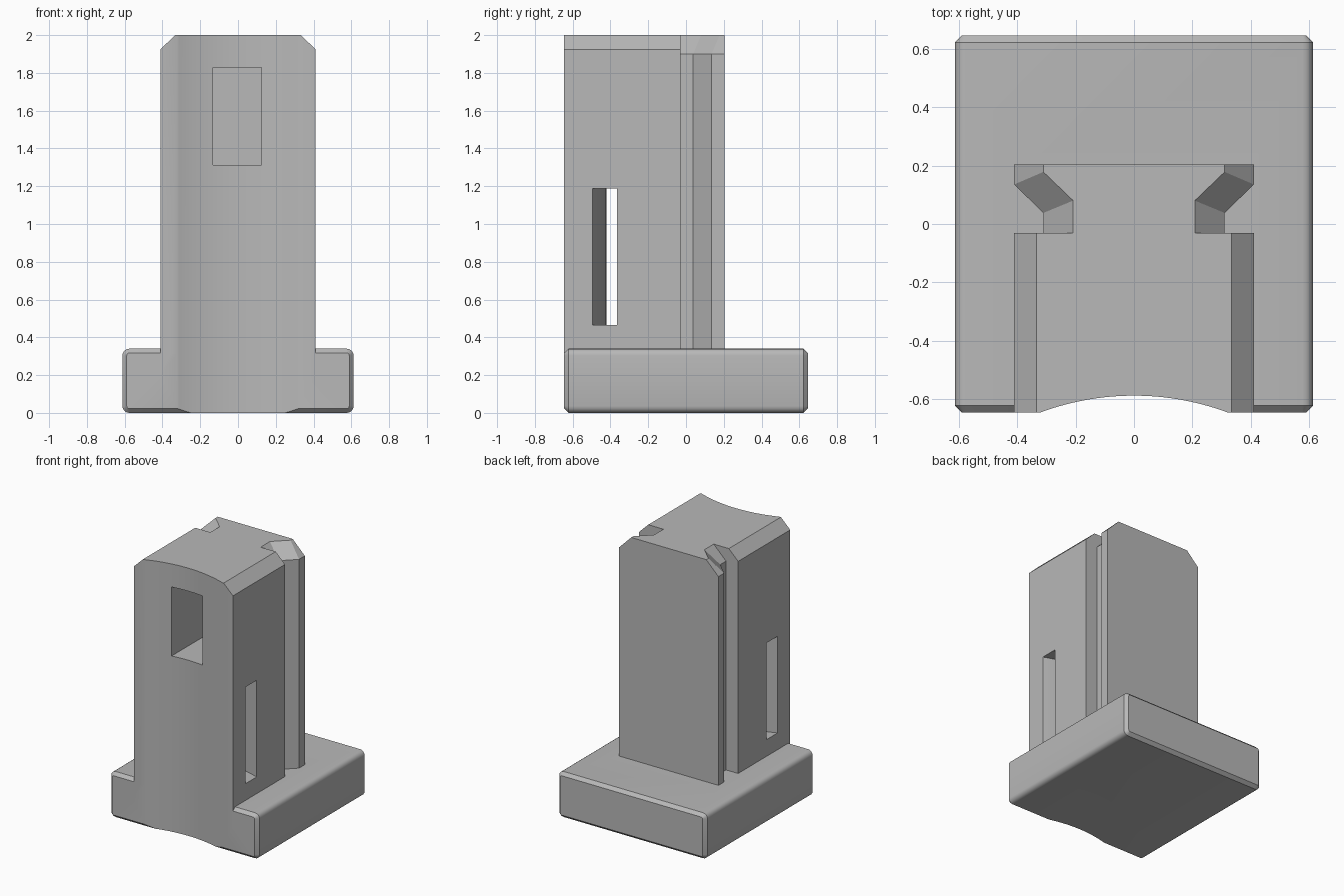
import bpy, bmesh, math

cube = bpy.data.objects.get("Cube")
if cube:
    bpy.data.objects.remove(cube, do_unlink=True)

grey = bpy.data.materials.new("plain grey")
grey.use_nodes = True
grey.diffuse_color = (0.48, 0.48, 0.48, 1)
grey.node_tree.nodes["Principled BSDF"].inputs["Base Color"].default_value = (0.48, 0.48, 0.48, 1)

FRONT, BACK, TOP = -0.645, 0.645, 2.0


def loft(name, rings):
    """Closed solid through a list of rings with equal point counts."""
    bm = bmesh.new()
    loops = [[bm.verts.new(p) for p in ring] for ring in rings]
    n = len(loops[0])
    for a, b in zip(loops, loops[1:]):
        for i in range(n):
            j = (i + 1) % n
            bm.faces.new((a[i], a[j], b[j], b[i]))
    bm.faces.new(loops[0])
    bm.faces.new(loops[-1])
    bmesh.ops.recalc_face_normals(bm, faces=bm.faces)
    mesh = bpy.data.meshes.new(name)
    bm.to_mesh(mesh)
    bm.free()
    mesh.materials.append(grey)
    obj = bpy.data.objects.new(name, mesh)
    bpy.context.collection.objects.link(obj)
    return obj


def plan(points, z):
    return [(x, y, z) for x, y in points]


def section(points, y):
    return [(x, y, z) for x, z in points]


def mirrored(half):
    """Complete a right-hand outline with its mirror image."""
    return half + [(-x, v) for x, v in reversed(half)]


def combine(target, tool, operation):
    mod = target.modifiers.new(operation.lower(), 'BOOLEAN')
    mod.operation, mod.solver, mod.object = operation, 'EXACT', tool
    bpy.context.view_layer.objects.active = target
    bpy.ops.object.modifier_apply(modifier=mod.name)
    bpy.data.objects.remove(tool, do_unlink=True)


def rounded(inset, radius, steps=4):
    """Rounded rectangle outline of the base, shrunk by inset."""
    hx, hz = 0.612 - inset, 0.17 - inset
    pts = []
    for k, (sx, sz) in enumerate([(1, 1), (-1, 1), (-1, -1), (1, -1)]):
        for s in range(steps + 1):
            a = math.pi / 2 * (k + s / steps)
            pts.append((sx * (hx - radius) + radius * math.cos(a),
                        0.17 + sz * (hz - radius) + radius * math.sin(a)))
    return pts


def arc(radius, centre_y, half_width, steps=48):
    """Points along a shallow arc, from left to right."""
    xs = [half_width * (2 * i / steps - 1) for i in range(steps + 1)]
    return [(x, centre_y + math.sqrt(radius ** 2 - x * x)) for x in xs]


# Base with rounded long edges and chamfered ends
edge, end = rounded(0, 0.036), rounded(0.023, 0.013)
body = loft("slotted_post_with_base", [
    section(end, FRONT), section(edge, FRONT + 0.024),
    section(edge, BACK - 0.024), section(end, BACK)])

# Front of the post with chamfered top corners
post = mirrored([(0.41, 0.2), (0.41, 1.925), (0.333, TOP)])
combine(body, loft("post_front", [section(post, FRONT), section(post, -0.03)]), 'UNION')

# Back of the post: dovetail rail whose outline tapers in at the top
low = mirrored([(0.31, -0.1), (0.31, 0.038), (0.41, 0.135), (0.41, 0.203)])
high = mirrored([(0.208, -0.1), (0.208, 0.08), (0.31, 0.178), (0.31, 0.203)])
combine(body, loft("post_rail", [plan(low, 0.2), plan(low, 1.9), plan(high, TOP)]), 'UNION')

# Hollow curve down the front
hollow = arc(0.92, -1.507, 0.5) + [(0.5, -1), (-0.5, -1)]
combine(body, loft("front_hollow", [plan(hollow, -0.1), plan(hollow, 2.1)]), 'DIFFERENCE')

# Curved strap slot from side to side
slot = arc(1.15, -1.57, 0.5) + arc(1.273, -1.57, 0.5)[::-1]
combine(body, loft("strap_slot", [plan(slot, 0.465), plan(slot, 1.187)]), 'DIFFERENCE')

# Blind pocket in the front
pocket = [(-0.132, 1.312), (0.124, 1.312), (0.124, 1.828), (-0.132, 1.828)]
combine(body, loft("front_pocket", [section(pocket, -0.8), section(pocket, 0.0)]), 'DIFFERENCE')

# Smooth the curves, keep the corners sharp
bpy.ops.object.select_all(action='DESELECT')
body.select_set(True)
bpy.context.view_layer.objects.active = body
bpy.ops.object.shade_smooth_by_angle(angle=math.radians(30))
